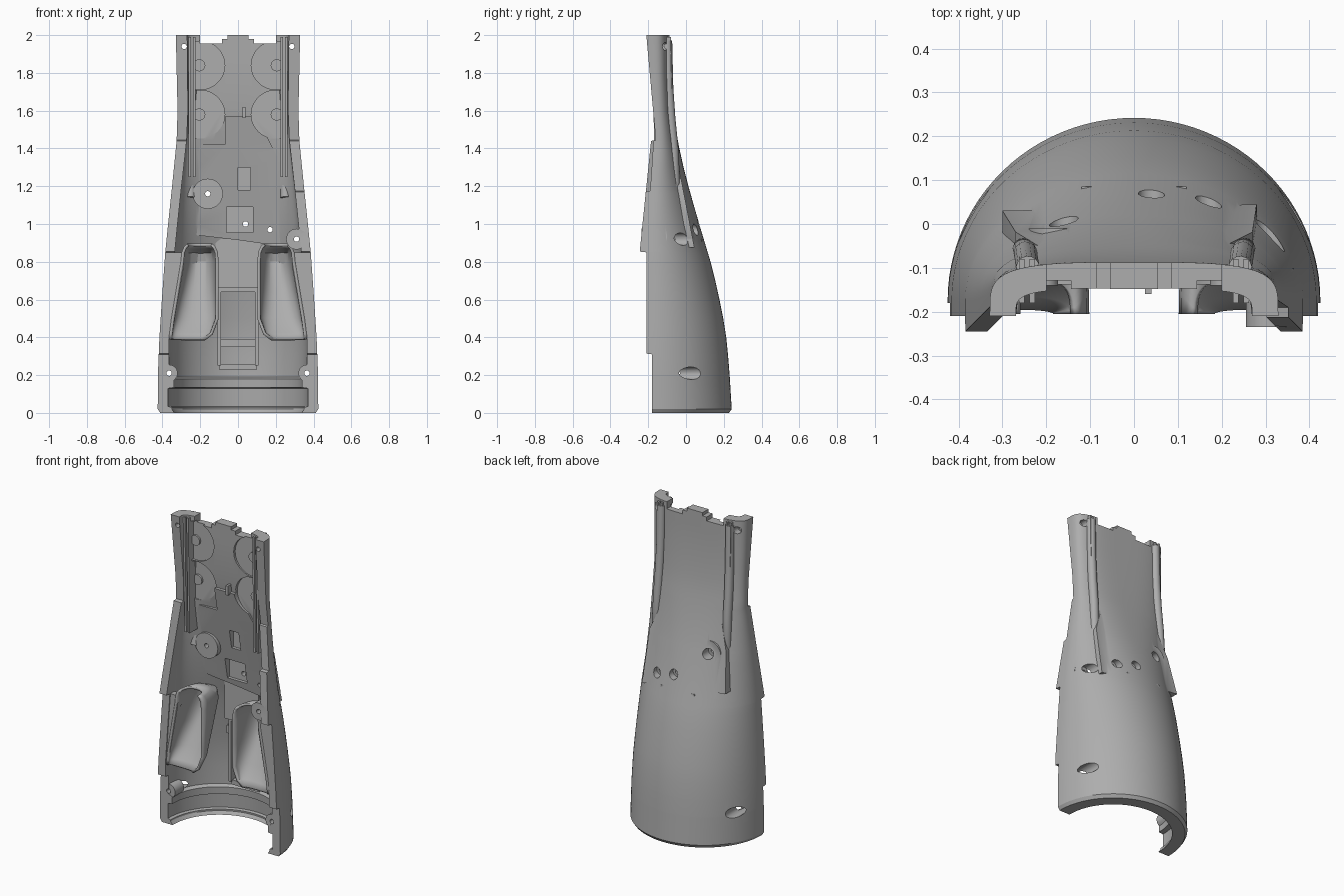
import bpy, bmesh, math
from mathutils import Matrix

cube = bpy.data.objects.get("Cube")
if cube:
    bpy.data.objects.remove(cube, do_unlink=True)

grey = bpy.data.materials.new("plastic grey")
grey.use_nodes = True
grey.diffuse_color = (0.42, 0.42, 0.42, 1)
grey.node_tree.nodes["Principled BSDF"].inputs["Base Color"].default_value = (0.42, 0.42, 0.42, 1)


def lerp(table, z):
    """Read a value from a (z, value) table."""
    for (z0, v0), (z1, v1) in zip(table, table[1:]):
        if z <= z1:
            return v0 + (v1 - v0) * max(0, (z - z0) / (z1 - z0))
    return table[-1][1]


def make(name, bm):
    bmesh.ops.recalc_face_normals(bm, faces=bm.faces)
    me = bpy.data.meshes.new(name)
    bm.to_mesh(me)
    bm.free()
    me.materials.append(grey)
    ob = bpy.data.objects.new(name, me)
    bpy.context.collection.objects.link(ob)
    return ob


def prism(name, pts, y0, y1, shear=None):
    """Extrude an x-z outline along y; shear(z) shifts y with height."""
    bm = bmesh.new()
    s = shear or (lambda z: 0)
    a = [bm.verts.new((x, y0 + s(z), z)) for x, z in pts]
    b = [bm.verts.new((x, y1 + s(z), z)) for x, z in pts]
    bm.faces.new(a)
    bm.faces.new(b[::-1])
    for i in range(len(a)):
        j = (i + 1) % len(a)
        bm.faces.new((a[i], b[i], b[j], a[j]))
    return make(name, bm)


def box(name, x0, x1, y0, y1, z0, z1, shear=None):
    return prism(name, [(x0, z0), (x1, z0), (x1, z1), (x0, z1)], y0, y1, shear)


def disc(name, x, z, r, y0, y1, clip=9, shear=None, n=32):
    pts = []
    for i in range(n):
        t = 2 * math.pi * i / n
        px = max(-clip, min(clip, x + r * math.cos(t)))
        p = (px, z + r * math.sin(t))
        if not (abs(px) == clip and pts and abs(pts[-1][0]) == clip
                and 1 < i < n - 1 and abs(x + r * math.cos(t + 0.2)) > clip):
            pts.append(p)
    return prism(name, pts, y0, y1, shear)


def boolean(target, tool, op):
    m = target.modifiers.new("b", "BOOLEAN")
    m.operation, m.object, m.solver = op, tool, "EXACT"
    bpy.context.view_layer.objects.active = target
    bpy.ops.object.modifier_apply(modifier=m.name)
    bpy.data.objects.remove(tool, do_unlink=True)


# Profile tables along the height
BACK = [(0, .228), (.02, .242), (.2, .231), (.3, .223), (.4, .213), (.5, .197), (.6, .177), (.7, .155),
        (.8, .13), (.9, .1), (1, .07), (1.1, .041), (1.2, .013), (1.3, -.013), (1.4, -.035), (1.5, -.055),
        (1.6, -.07), (1.8, -.085), (2, -.088)]
HALF = [(0, .412), (.02, .425), (.2, .424), (.4, .416), (.6, .403), (.85, .385), (1, .37), (1.2, .349),
        (1.44, .325), (1.6, .32), (2, .329)]
POWER = [(0, 2), (1, 2), (1.2, 2.15), (1.4, 2.5), (1.6, 3), (1.8, 3.6), (2, 4)]
BASE = [(0, -.175), (1, -.175), (1.3, -.165), (1.45, -.155), (2, -.205)]
WALL = [(0, .075), (.03, .075), (.034, .055), (.13, .055), (.134, .085), (.18, .085), (.19, .06), (.4, .05),
        (1.2, .05), (1.6, .055), (2, .06)]
FRONT_R = [(0, -.18), (.31, -.18), (.314, -.21), (.85, -.21), (.854, -.245), (1.44, -.185), (1.444, -.16), (2, -.21)]
FRONT_L = FRONT_R[:5] + [(1.17, -.213), (1.174, -.19), (1.44, -.172)] + FRONT_R[-2:]


def arc(a, b, yc, n, steps=48):
    pts = []
    for i in range(steps + 1):
        c, s = math.cos(math.pi * (1 - i / steps)), math.sin(math.pi * i / steps)
        pts.append((math.copysign(abs(c) ** (2 / n), c) * a, yc + b * max(s, 0) ** (2 / n)))
    return pts


# Main half shell: lofted outer and inner skins
bm = bmesh.new()
zs = sorted({round(p[0], 4) for t in (BACK, HALF, WALL, FRONT_L, FRONT_R) for p in t} | {1.7, 1.9})
rings = []
for z in zs:
    a, back, n, yc, t = (lerp(T, z) for T in (HALF, BACK, POWER, BASE, WALL))
    fl, fr = lerp(FRONT_L, z), lerp(FRONT_R, z)
    outer = [(-a, fr)] + arc(a, back - yc, yc, n) + [(a, fl)]
    inner = [(-a + t, fr)] + arc(a - t, back - t - yc, yc, n) + [(a - t, fl)]
    rings.append([bm.verts.new((x, y, z)) for x, y in outer + inner[::-1]])
N = len(rings[0])
for r, s in zip(rings, rings[1:]):
    for i in range(N):
        j = (i + 1) % N
        bm.faces.new((r[i], r[j], s[j], s[i]))
for r in (rings[0], rings[-1]):
    for i in range(N // 2 - 1):
        bm.faces.new((r[i], r[i + 1], r[N - 2 - i], r[N - 1 - i]))
shell = make("half_shell", bm)


# Inner mounting plate and screw bosses
def slope(z):
    return -.01 - .13 * (z - .9) / .67


plate = [(-.3, .95), (0, .915), (.28, .875), (.27, 1.2), (.22, 1.33), (.1, 1.57), (-.07, 1.57),
         (-.07, 1.42), (-.2, 1.42), (-.27, 1.2)]
boolean(shell, prism("plate", plate, 0, .05, slope), "UNION")
for x, z, r, y0, y1 in [(-.16, 1.16, .08, -.09, -.01), (.31, .92, .055, -.235, -.1),
                        (.365, .21, .045, -.178, -.09), (-.365, .21, .045, -.178, -.09)]:
    boolean(shell, disc("boss", x, z, r, y0, y1), "UNION")

# Screw holes with counterbores from the back
for x, z, r, depth in [(.31, .92, .033, -.08), (.17, .97, .03, .01), (.04, 1.0, .03, .03), (-.16, 1.16, .033, -.045),
                       (.365, .21, .033, -.11), (-.365, .21, .033, -.11), (.285, 1.94, .022, -.15),
                       (-.285, 1.94, .022, -.15)]:
    boolean(shell, disc("bore", x, z, r, depth, .4), "DIFFERENCE")
    boolean(shell, disc("hole", x, z, .014, -.4, .4), "DIFFERENCE")

# Square pocket and slot in the plate
boolean(shell, box("pocket", -.06, .08, -.3, 0, .955, 1.09), "DIFFERENCE")
boolean(shell, box("slot", 0, .065, -.3, -.045, 1.18, 1.3), "DIFFERENCE")

# Stepped top edge and round pockets of the upper section
for s in (-1, 1):
    for x0, x1, z0 in [(.055, .09, 1.98), (.085, .2, 1.955)]:
        boolean(shell, box("notch", min(s * x0, s * x1), max(s * x0, s * x1), -.4, .2, z0, 2.1), "DIFFERENCE")
    for z in (1.84, 1.58):
        y = lerp(BACK, z) - lerp(WALL, z) + .015
        pts = [(s * min(.235, .2 + .13 * math.cos(t)), z + .128 * math.sin(t))
               for t in [math.radians(75 + 210 * i / 28) for i in range(29)]]
        boolean(shell, prism("round_pocket", pts, -.4, y), "DIFFERENCE")
        disc("pocket_stud", s * .205, z, .032, y - .012, y + .01, n=24)

# Paired details, one per side
scoop_rows = [(.39, .18, .36, -.19), (.42, .14, .355, -.16), (.5, .11, .345, -.11), (.65, .11, .32, -.03),
              (.8, .11, .295, .03), (.85, .115, .29, .02), (.875, .125, .28, -.04), (.89, .14, .265, -.13)]
for s, side in ((1, "left"), (-1, "right")):
    # Scooped socket
    bm = bmesh.new()
    rows = []
    for z, x0, x1, deep in scoop_rows:
        pts = arc((x1 - x0) / 2, deep + .205, -.205, 2.5, 24)
        rows.append([bm.verts.new((s * (x + (x0 + x1) / 2), y, z)) for x, y in pts])
    for r, q in zip(rows, rows[1:]):
        for i in range(24):
            bm.faces.new((r[i], r[i + 1], q[i + 1], q[i]))
    sc = make(side + "_socket", bm)
    m = sc.modifiers.new("thickness", "SOLIDIFY")
    m.thickness, m.offset = .016, 0
    # Flat web between socket and shell edge
    web = [(.355, .39), (.285, .78), (.29, .85), (.375, .85), (.4, .39)]
    prism(side + "_socket_web", [(s * x, z) for x, z in web], -.204, -.165)
    # Inner rails of the upper section
    for x in (.232, .256):
        xs = sorted((s * (x - .006), s * (x + .006)))
        box(side + "_inner_rail", *xs, -.05, .05, 1.25, 1.99, lambda z: -.115 - .02 * (z - 1.25))
    # Outer rounded ridge
    cu = bpy.data.curves.new(side + "_outer_ridge", "CURVE")
    cu.dimensions, cu.bevel_depth, cu.bevel_resolution, cu.use_fill_caps = "3D", .027, 5, True
    sp = cu.splines.new("POLY")
    path = [(.252, -.075, 1.14), (.25, -.058, 1.22), (.247, -.067, 1.4), (.245, -.083, 1.56), (.243, -.094, 1.72),
            (.242, -.1, 1.97)]
    sp.points.add(len(path) - 1)
    for p, (x, y, z) in zip(sp.points, path):
        p.co = (s * x, y, z, 1)
    ridge = bpy.data.objects.new(side + "_outer_ridge", cu)
    cu.materials.append(grey)
    bpy.context.collection.objects.link(ridge)
    # Centre channel walls and clips
    xs = sorted((s * .09, s * .108))
    box(side + "_channel_wall", *xs, .06, .15, .25, .65)
    box(side + "_channel_clip", *sorted((s * .1, s * .13)), .07, .13, .55, .6)

# Centre channel cross bars and backing
box("channel_foot", -.1, .1, .07, .18, .23, .26)
box("channel_step", -.1, .1, .09, .18, .35, .39)
box("channel_head", -.108, .108, .06, .13, .64, .66)
box("centre_panel", -.12, .12, .035, .085, .66, .92)
box("centre_rib", .025, .04, -.16, -.1, 1.56, 1.62)

# Smooth shading with sharp edges kept
for ob in list(bpy.context.collection.objects):
    if ob.type == "MESH" and grey.name in [m.name for m in ob.data.materials if m]:
        bpy.ops.object.select_all(action="DESELECT")
        ob.select_set(True)
        bpy.context.view_layer.objects.active = ob
        bpy.ops.object.shade_smooth_by_angle(angle=math.radians(30))
